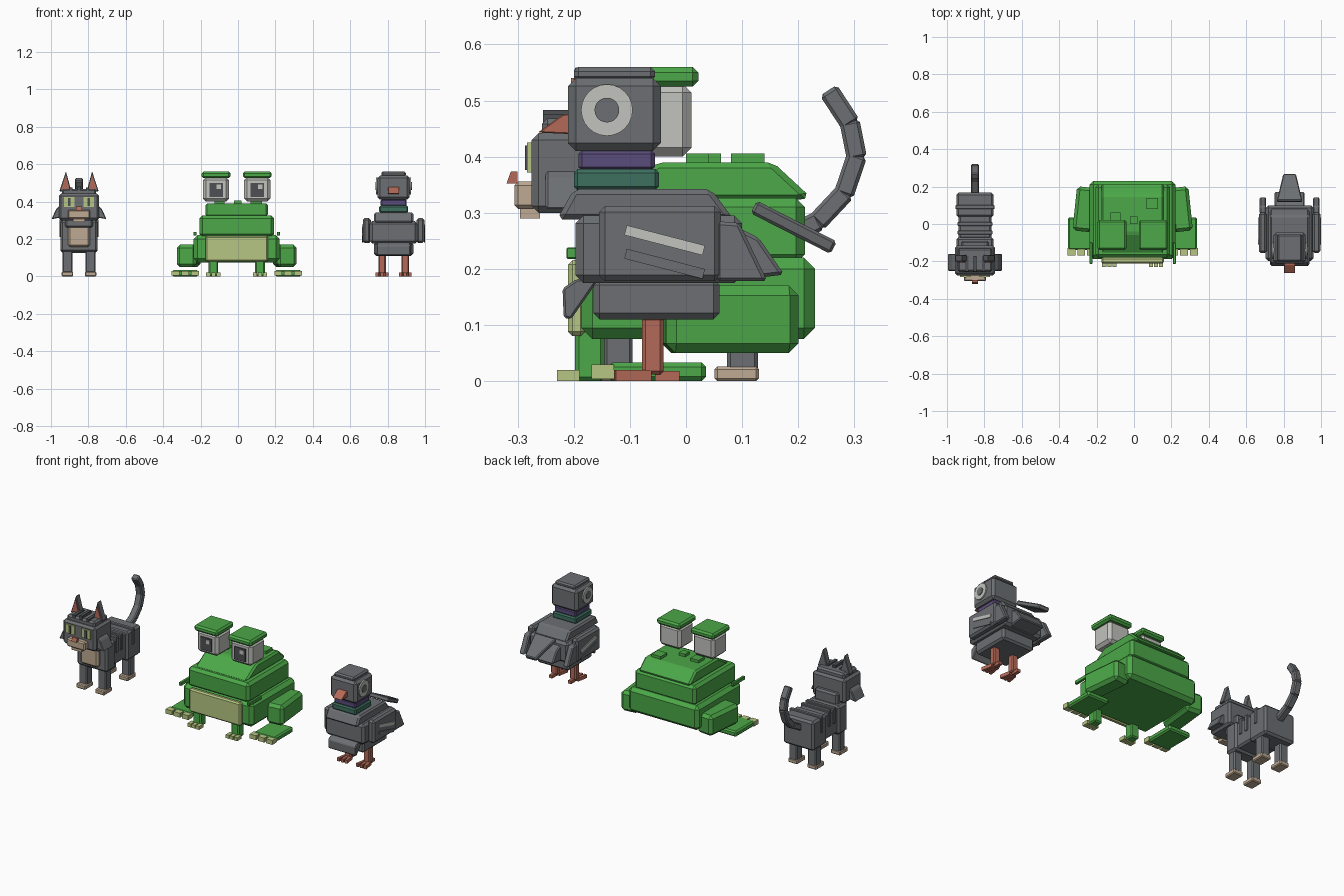
import bpy, bmesh, math
from mathutils import Matrix, Vector

if "Cube" in bpy.data.objects:
    bpy.data.objects.remove(bpy.data.objects["Cube"])


def material(name, r, g, b):
    m = bpy.data.materials.new(name)
    lin = [((c / 255 + 0.055) / 1.055) ** 2.4 for c in (r, g, b)]
    m.diffuse_color = (*lin, 1)
    m.use_nodes = True
    m.node_tree.nodes["Principled BSDF"].inputs["Base Color"].default_value = m.diffuse_color
    return m


GREY = material("slate grey", 108, 111, 114)
DARK = material("dark grey", 78, 80, 83)
GREEN = material("leaf green", 76, 168, 72)
LIME = material("pale lime", 182, 198, 130)
BEIGE = material("beige", 190, 170, 146)
RUST = material("terracotta", 180, 106, 88)
LIGHT = material("light grey", 194, 194, 190)
PURPLE = material("purple", 90, 76, 122)
TEAL = material("teal", 62, 112, 95)


def finish(name, bm, mat, bevel, cx):
    bmesh.ops.recalc_face_normals(bm, faces=bm.faces)
    if bevel:
        bmesh.ops.bevel(bm, geom=bm.edges[:], offset=bevel, segments=1,
                        affect='EDGES', clamp_overlap=True)
    me = bpy.data.meshes.new(name)
    bm.to_mesh(me)
    bm.free()
    me.materials.append(mat)
    ob = bpy.data.objects.new(name, me)
    ob.location.x = cx
    bpy.context.collection.objects.link(ob)
    return ob


def box(name, cx, mat, x, y, z, bevel=0.01, rot=0, axis='Z'):
    """Chamfered box given by ranges, optionally turned about its centre."""
    bm = bmesh.new()
    lo, hi = zip(x, y, z)
    size = [abs(b - a) for a, b in zip(lo, hi)]
    mid = Vector([(a + b) / 2 for a, b in zip(lo, hi)])
    m = (Matrix.Translation(mid) @ Matrix.Rotation(math.radians(rot), 4, axis)
         @ Matrix.Diagonal((*size, 1)))
    bmesh.ops.create_cube(bm, size=1, matrix=m)
    return finish(name, bm, mat, bevel, cx)


def prism(name, cx, mat, pts, a, b, bevel=0.006, plane='YZ'):
    """Extrude a profile: YZ along x, XZ along y, XY along z."""
    bm = bmesh.new()

    def place(p, d):
        return {'YZ': (d, p[0], p[1]), 'XZ': (p[0], d, p[1]), 'XY': (p[0], p[1], d)}[plane]
    rings = [[bm.verts.new(place(p, d)) for p in pts] for d in (a, b)]
    n = len(pts)
    bm.faces.new(rings[0])
    bm.faces.new(rings[1][::-1])
    for i in range(n):
        j = (i + 1) % n
        bm.faces.new((rings[0][i], rings[0][j], rings[1][j], rings[1][i]))
    return finish(name, bm, mat, bevel, cx)


def disc(name, cx, mat, r, x0, x1, y, z):
    pts = [(y + r * math.cos(i * math.pi / 12), z + r * math.sin(i * math.pi / 12)) for i in range(24)]
    return prism(name, cx, mat, pts, x0, x1, 0)


def sym(w):
    return (-w, w)


# ---------------- pigeon ----------------
P = 0.832
box("pigeon_head", P, GREY, sym(0.086), (-0.21, -0.045), (0.41, 0.54), 0.014)
box("pigeon_crown", P, GREY, sym(0.066), (-0.2, -0.055), (0.535, 0.56), 0.008)
prism("pigeon_beak", P, RUST, [(-0.2, 0.478), (-0.22, 0.475), (-0.264, 0.443), (-0.2, 0.44)], -0.03, 0.03, 0.002)
box("pigeon_neck_upper", P, PURPLE, sym(0.07), (-0.192, -0.055), (0.375, 0.412), 0.007)
box("pigeon_neck_lower", P, TEAL, sym(0.078), (-0.2, -0.048), (0.34, 0.378), 0.007)
prism("pigeon_shoulders", P, GREY, [(-0.23, 0.288), (-0.2, 0.342), (0.045, 0.342), (0.085, 0.288)], -0.105, 0.105, 0.009)
box("pigeon_body", P, GREY, sym(0.128), (-0.197, 0.1), (0.175, 0.295), 0.014)
box("pigeon_belly", P, GREY, sym(0.105), (-0.165, 0.06), (0.11, 0.182), 0.011)
prism("pigeon_breast", P, GREY, [(-0.22, 0.165), (-0.195, 0.182), (-0.155, 0.182), (-0.205, 0.11), (-0.218, 0.113)], -0.09, 0.09, 0.004)
prism("pigeon_rump", P, GREY, [(0.08, 0.28), (0.13, 0.255), (0.175, 0.19), (0.08, 0.178)], -0.08, 0.08, 0.006)
# tail fan, tilted down
tail = prism("pigeon_tail", P, GREY, [(-0.068, -0.08), (0.068, -0.08), (0.034, 0.08), (-0.034, 0.08)],
             -0.0125, 0.0125, 0.005, 'XY')
tail.location = (P, 0.192, 0.274)
tail.rotation_euler.x = math.radians(-27)
for s, side in ((-1, "left"), (1, "right")):
    disc("pigeon_eye_" + side, P, LIGHT, 0.046, s * 0.08, s * 0.093, -0.141, 0.483)
    disc("pigeon_pupil_" + side, P, GREY, 0.022, s * 0.09, s * 0.097, -0.141, 0.483)
    box("pigeon_wing_" + side, P, GREY, (s * 0.122, s * 0.165), (-0.155, 0.062), (0.178, 0.312), 0.011)
    prism("pigeon_wing_tip_" + side, P, GREY, [(0.055, 0.285), (0.095, 0.282), (0.145, 0.178), (0.055, 0.178)],
          s * 0.125, s * 0.16)
    box("pigeon_wing_bar_" + side, P, LIGHT, (s * 0.162, s * 0.169), (-0.11, 0.034), (0.242, 0.26), 0, -14.5, 'X')
    box("pigeon_wing_low_bar_" + side, P, GREY, (s * 0.162, s * 0.169), (-0.11, 0.034), (0.2, 0.218), 0, -14.5, 'X')
    c = s * 0.062
    box("pigeon_leg_" + side, P, RUST, (c - 0.02, c + 0.02), (-0.078, -0.04), (0.012, 0.115), 0.006)
    box("pigeon_back_toe_" + side, P, RUST, (c - 0.01, c + 0.01), (-0.055, -0.012), (0, 0.018), 0)
    for k in (-1, 0, 1):
        t = c + k * 0.02
        box("pigeon_toe_" + side, P, RUST, (t - 0.008, t + 0.008), (-0.127, -0.062), (0, 0.02), 0, k * 10)

# ---------------- frog ----------------
F = -0.007
box("frog_base", F, GREEN, sym(0.23), (-0.187, 0.23), (0.075, 0.22), 0.02)
box("frog_middle", F, GREEN, sym(0.2), (-0.18, 0.212), (0.21, 0.326), 0.016)
prism("frog_top", F, GREEN, [(-0.16, 0.322), (-0.05, 0.39), (0.155, 0.39), (0.222, 0.328), (0.2, 0.322)], -0.168, 0.168, 0.01)
box("frog_belly_plate", F, LIME, sym(0.168), (-0.21, -0.18), (0.08, 0.216), 0.008)
for x, y, r in ((0.105, 0.11, 0.03), (-0.092, 0.035, 0.027), (0.005, 0.02, 0.02)):
    box("frog_back_spot", F, GREEN, (x - r, x + r), (y - r, y + r), (0.385, 0.406), 0)
for s, side in ((-1, "left"), (1, "right")):
    e = s * 0.11
    box("frog_eye_" + side, F, LIGHT, (e - 0.07, e + 0.07), (-0.125, 0.01), (0.4, 0.53), 0.016)
    box("frog_pupil_" + side, F, DARK, (e - 0.036, e + 0.036), (-0.132, -0.122), (0.425, 0.5), 0)
    box("frog_eye_glint_" + side, F, LIGHT, (e + 0.003, e + 0.027), (-0.136, -0.13), (0.468, 0.492), 0)
    box("frog_eyelid_" + side, F, GREEN, (e - 0.077, e + 0.077), (-0.138, 0.022), (0.525, 0.56), 0.01)
    box("frog_mouth_corner_" + side, F, GREEN, (s * 0.215, s * 0.231), (-0.213, -0.1), (0.218, 0.238), 0.002)
    box("frog_thigh_" + side, F, GREEN, (s * 0.205, s * 0.31), (-0.04, 0.197), (0.05, 0.17), 0.017, s * 6)
    box("frog_hind_foot_" + side, F, GREEN, (s * 0.205, s * 0.345), (-0.14, 0.036), (0, 0.033), 0.008)
    for k in range(3):
        t = s * (0.222 + 0.053 * k)
        box("frog_hind_toe_" + side, F, LIME, (t - 0.021, t + 0.021), (-0.168, -0.128), (0.004, 0.03), 0)
    f = s * 0.125
    box("frog_front_leg_" + side, F, GREEN, (f - 0.026, f + 0.026), (-0.198, -0.145), (0, 0.1), 0.007)
    for k in (-1, 0, 1):
        t = f + k * 0.027
        box("frog_front_toe_" + side, F, LIME, (t - 0.011, t + 0.011), (-0.23, -0.19), (0, 0.02), 0)

# ---------------- cat ----------------
C = -0.85
box("cat_chest", C, GREY, sym(0.1), (-0.155, -0.07), (0.13, 0.3), 0.012)
box("cat_middle", C, GREY, sym(0.088), (-0.08, 0.05), (0.14, 0.293), 0.01)
box("cat_hips", C, GREY, sym(0.1), (0.035, 0.168), (0.125, 0.298), 0.012)
box("cat_neck", C, GREY, sym(0.075), (-0.19, -0.09), (0.26, 0.36), 0.01)
box("cat_head", C, GREY, sym(0.107), (-0.275, -0.115), (0.3, 0.442), 0.012)
box("cat_forehead", C, GREY, sym(0.092), (-0.257, -0.13), (0.43, 0.468), 0.01)
box("cat_chest_patch", C, BEIGE, sym(0.058), (-0.18, -0.148), (0.158, 0.285), 0.01)
box("cat_muzzle", C, BEIGE, sym(0.06), (-0.306, -0.265), (0.307, 0.356), 0.007)
box("cat_chin", C, BEIGE, sym(0.032), (-0.296, -0.26), (0.29, 0.312), 0)
prism("cat_nose", C, RUST, [(-0.3, 0.374), (-0.312, 0.374), (-0.32, 0.352), (-0.3, 0.352)], -0.016, 0.016, 0)
for x in (-0.045, 0, 0.045):
    box("cat_forehead_stripe", C, DARK, (x - 0.009, x + 0.009), (-0.255, -0.17), (0.46, 0.483 if x == 0 else 0.475), 0)
for y in (-0.045, 0.0, 0.09):
    w = 0.105 if y > 0.05 else 0.093
    box("cat_back_stripe", C, GREY, sym(w), (y - 0.011, y + 0.011), (0.21, 0.304), 0.003)
# segmented tail along a curve
path = [(0.15, 0.24), (0.235, 0.285), (0.282, 0.335), (0.304, 0.4), (0.292, 0.46), (0.256, 0.515)]
for (y0, z0), (y1, z1) in zip(path, path[1:]):
    h = math.hypot(y1 - y0, z1 - z0) / 2 + 0.004
    ym, zm = (y0 + y1) / 2, (z0 + z1) / 2
    box("cat_tail_segment", C, GREY, sym(0.021), (ym - h, ym + h), (zm - 0.018, zm + 0.018), 0.006,
        math.degrees(math.atan2(z1 - z0, y1 - y0)), 'X')
for s, side in ((-1, "left"), (1, "right")):
    e = s * 0.073
    prism("cat_ear_" + side, C, GREY, [(e - 0.032, 0.455), (e + 0.032, 0.455), (e - s * 0.003, 0.562)], -0.2, -0.165, 0.003, 'XZ')
    prism("cat_inner_ear_" + side, C, RUST, [(e - 0.022, 0.468), (e + 0.022, 0.468), (e - s * 0.003, 0.54)], -0.205, -0.198, 0, 'XZ')
    prism("cat_cheek_" + side, C, GREY, [(s * 0.095, 0.385), (s * 0.122, 0.36), (s * 0.147, 0.306), (s * 0.095, 0.315)],
          -0.25, -0.16, 0.004, 'XZ')
    e = s * 0.052
    box("cat_eye_" + side, C, LIME, (e - 0.029, e + 0.029), (-0.283, -0.273), (0.372, 0.425), 0)
    box("cat_pupil_" + side, C, DARK, (e - 0.007, e + 0.007), (-0.287, -0.28), (0.376, 0.42), 0)
    c = s * 0.062
    for place, y0, y1 in (("front", -0.147, -0.095), ("back", 0.073, 0.128)):
        box(f"cat_{place}_leg_{side}", C, GREY, (c - 0.027, c + 0.027), (y0, y1), (0.015, 0.15), 0.006)
        box(f"cat_{place}_paw_{side}", C, BEIGE, (c - 0.031, c + 0.031), (y0 - 0.022, y1 + 0.002), (0, 0.026), 0.005)
